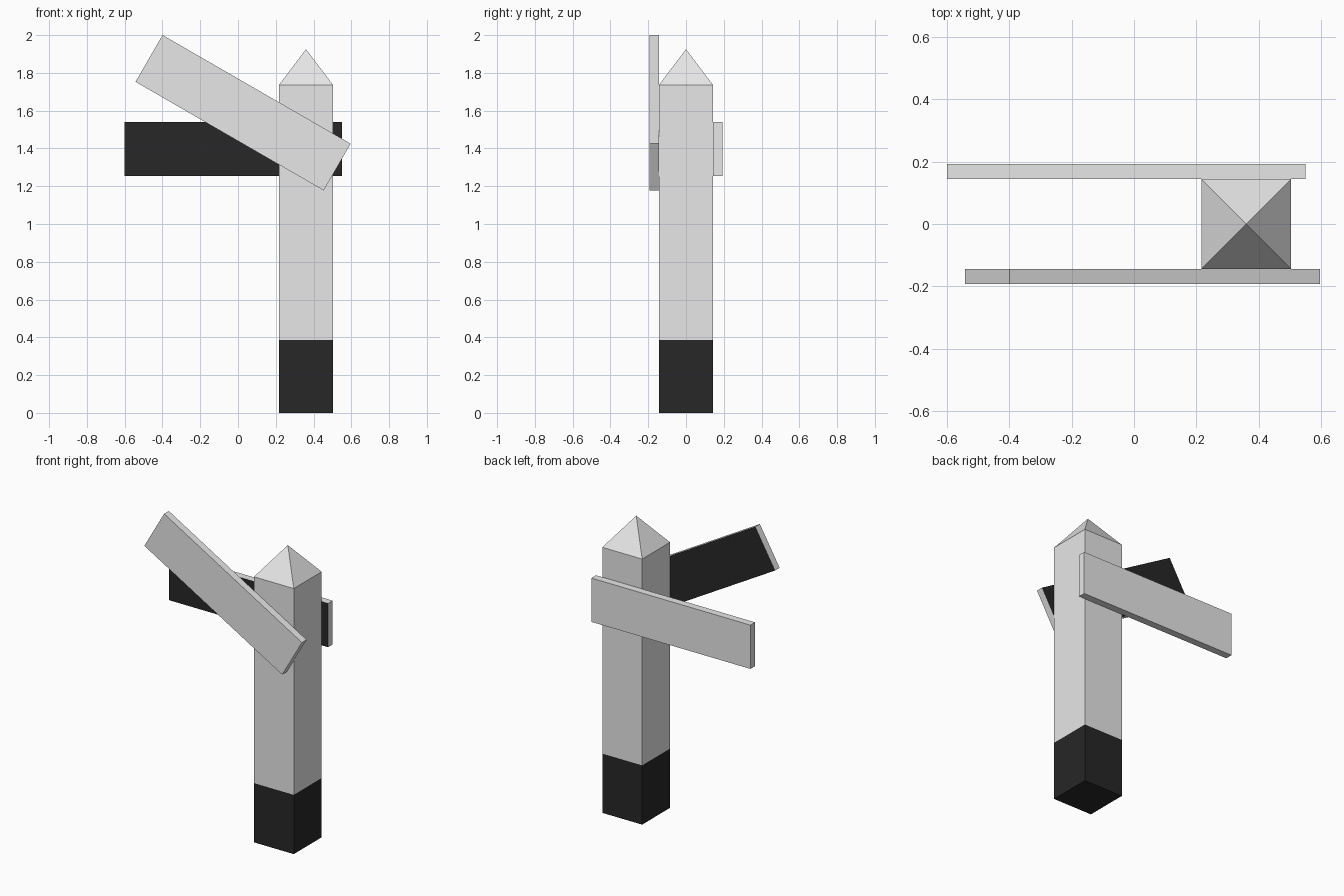
import bpy, bmesh, math

if "Cube" in bpy.data.objects:
    bpy.data.objects.remove(bpy.data.objects["Cube"])


def material(name, value):
    m = bpy.data.materials.new(name)
    m.diffuse_color = (value, value, value, 1)
    m.use_nodes = True
    m.node_tree.nodes["Principled BSDF"].inputs["Base Color"].default_value = m.diffuse_color
    return m


LIGHT = material("light grey", 0.8)
BLACK = material("black", 0.02)


def finish(name, bm, is_black):
    """Turn a bmesh into an object; faces meeting the rule become black."""
    bmesh.ops.recalc_face_normals(bm, faces=bm.faces[:])
    bm.normal_update()
    for f in bm.faces:
        f.material_index = 1 if is_black(f) else 0
    mesh = bpy.data.meshes.new(name)
    bm.to_mesh(mesh)
    bm.free()
    mesh.materials.append(LIGHT)
    mesh.materials.append(BLACK)
    ob = bpy.data.objects.new(name, mesh)
    bpy.context.collection.objects.link(ob)
    return ob


# Square post with pyramid cap and black foot
HALF, FOOT, SHOULDER, TIP = 0.144, 0.387, 1.735, 1.925
bm = bmesh.new()
rings = [[bm.verts.new((sx * HALF, sy * HALF, z))
          for sx, sy in ((-1, -1), (1, -1), (1, 1), (-1, 1))]
         for z in (0, FOOT, SHOULDER)]
tip = bm.verts.new((0, 0, TIP))
bm.faces.new(rings[0])
for i in range(4):
    j = (i + 1) % 4
    for lo, hi in zip(rings, rings[1:]):
        bm.faces.new((lo[i], lo[j], hi[j], hi[i]))
    bm.faces.new((rings[-1][i], rings[-1][j], tip))
post = finish("post", bm, lambda f: f.calc_center_median().z < FOOT - 0.01)
post.location.x = 0.36


# Sign boards: the side turned to the post is black
def board(name, location, tilt, inner):
    bm = bmesh.new()
    bmesh.ops.create_cube(bm, size=1)
    bmesh.ops.scale(bm, vec=(1.15, 0.048, 0.286), verts=bm.verts[:])
    ob = finish(name, bm, lambda f: f.normal.y * inner > 0.9)
    ob.location = location
    ob.rotation_euler.y = math.radians(tilt)


board("back_board", (-0.025, 0.168, 1.397), 0, -1)
board("front_board", (0.027, -0.168, 1.589), 30, 1)
